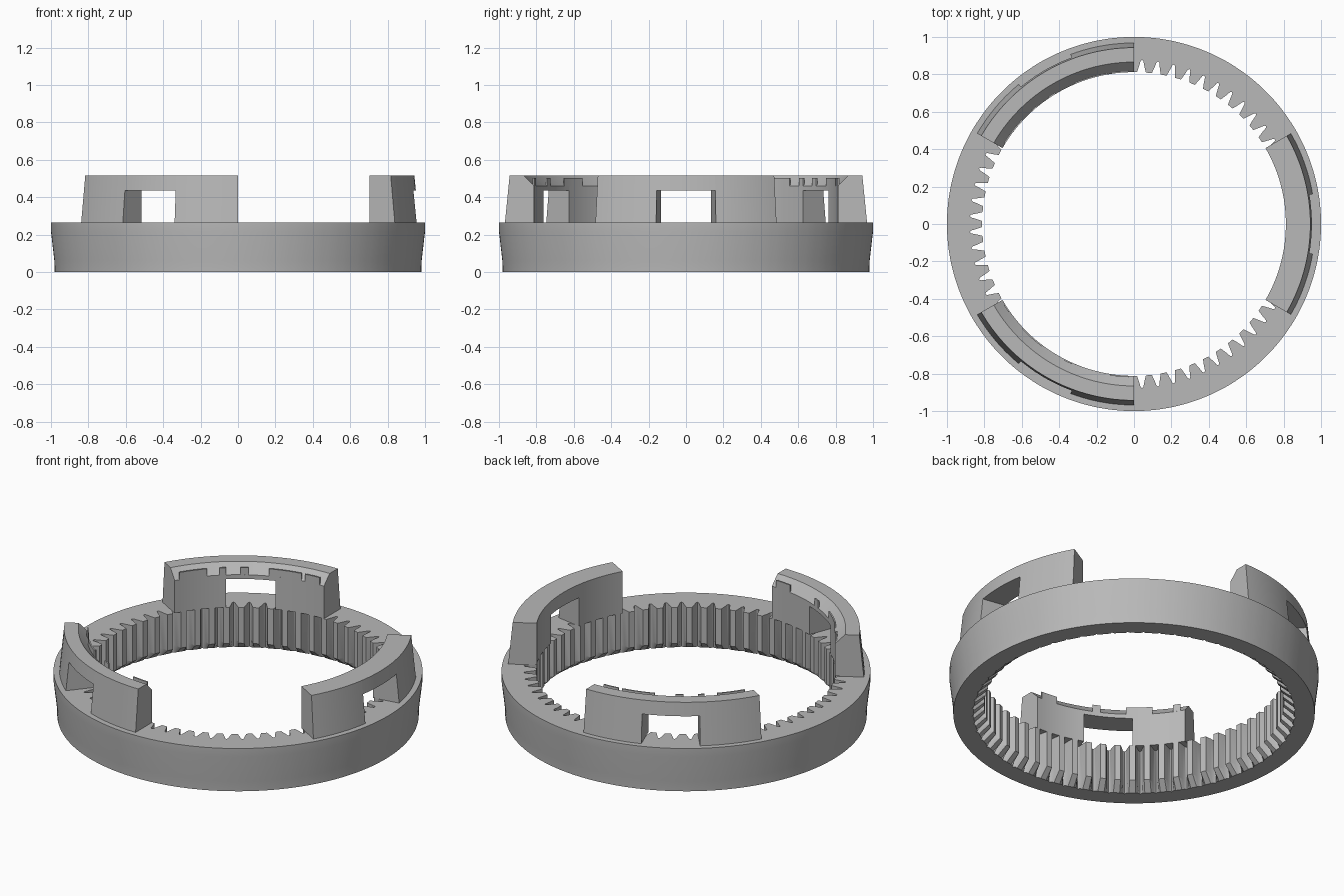
import bpy, bmesh
from math import radians, pi, cos, sin

cube = bpy.data.objects.get("Cube")
if cube:
    bpy.data.objects.remove(cube, do_unlink=True)

GREY = (0.48, 0.48, 0.48, 1)
mat = bpy.data.materials.new("plain grey")
mat.use_nodes = True
mat.diffuse_color = GREY
mat.node_tree.nodes["Principled BSDF"].inputs["Base Color"].default_value = GREY

TEETH = 64
TIP, ROOT = 0.812, 0.88
BASE, TOP, SILL = 0.265, 0.515, 0.435


def finish(name, bm):
    """Turn a bmesh into a shaded object."""
    bmesh.ops.recalc_face_normals(bm, faces=bm.faces)
    mesh = bpy.data.meshes.new(name)
    bm.to_mesh(mesh)
    bm.free()
    mesh.materials.append(mat)
    obj = bpy.data.objects.new(name, mesh)
    bpy.context.collection.objects.link(obj)
    bpy.ops.object.select_all(action="DESELECT")
    obj.select_set(True)
    bpy.context.view_layer.objects.active = obj
    bpy.ops.object.shade_smooth_by_angle(angle=radians(25))


def sweep(bm, sections, closed):
    """Bridge a row of cross-sections given as (angle, [(radius, z), ...])."""
    rows = [[bm.verts.new((r * cos(a), r * sin(a), z)) for r, z in pts]
            for a, pts in sections]
    n = len(rows[0])
    for i in range(len(rows) if closed else len(rows) - 1):
        p, q = rows[i], rows[(i + 1) % len(rows)]
        for k in range(n):
            m = (k + 1) % n
            bm.faces.new((p[k], p[m], q[m], q[k]))
    if not closed:
        bm.faces.new(rows[0])
        bm.faces.new(rows[-1])


def sector(bm, profile, start, end):
    """Revolve a profile between two angles in degrees."""
    steps = max(1, round((end - start) / 2))
    sweep(bm, [(radians(start + (end - start) * i / steps), profile)
               for i in range(steps + 1)], False)


# Internal gear ring: tooth outline as (fraction of pitch, radius)
tooth = [(-0.2, TIP), (0.2, TIP), (0.33, 0.845), (0.41, 0.872),
         (0.5, ROOT), (0.59, 0.872), (0.67, 0.845)]
sections = []
for t in range(TEETH):
    for frac, r in tooth:
        sections.append(((t + frac) * 2 * pi / TEETH, [
            (max(r, 0.87), 0), (r, 0.05), (r, BASE), (1.0, BASE),
            (1.0, 0.215), (0.982, 0.06), (0.98, 0)]))
ring = bmesh.new()
sweep(ring, sections, True)
finish("gear_ring", ring)


# Raised arc blocks, each with a window
def outer(z):
    return 0.968 - 0.025 * (z - BASE) / (TOP - BASE)


def block_profile(bottom, bevelled):
    inner_top = [(0.866, TOP), (TIP, 0.46)] if bevelled else [(TIP, TOP)]
    return [(TIP, bottom), (outer(bottom), bottom), (outer(TOP), TOP)] + inner_top


def arc_block(name, middle, bevelled):
    bm = bmesh.new()
    for a, b, z in ((-30, -9.5, BASE), (-9.5, 9.5, SILL), (9.5, 30, BASE)):
        sector(bm, block_profile(z, bevelled), middle + a, middle + b)
    finish(name, bm)


arc_block("left_block", 0, False)
arc_block("back_block", 120, True)
arc_block("front_block", 240, True)


# Thin upright tabs along the inner edge of the bevelled blocks
def tabs(name, spans):
    bm = bmesh.new()
    fin = [(TIP, 0.455), (TIP + 0.008, 0.455), (TIP + 0.008, 0.503), (TIP, 0.503)]
    for a, b in spans:
        sector(bm, fin, a, b)
    finish(name, bm)


tabs("back_tabs", [(90 + a, 90 + b) for a, b in
                   ((2, 8.5), (10, 23), (31, 34), (39.5, 42), (47, 58))])
tabs("front_tabs", [(270 - b, 270 - a) for a, b in
                    ((2, 9), (24, 27), (37, 47), (55, 58))])
